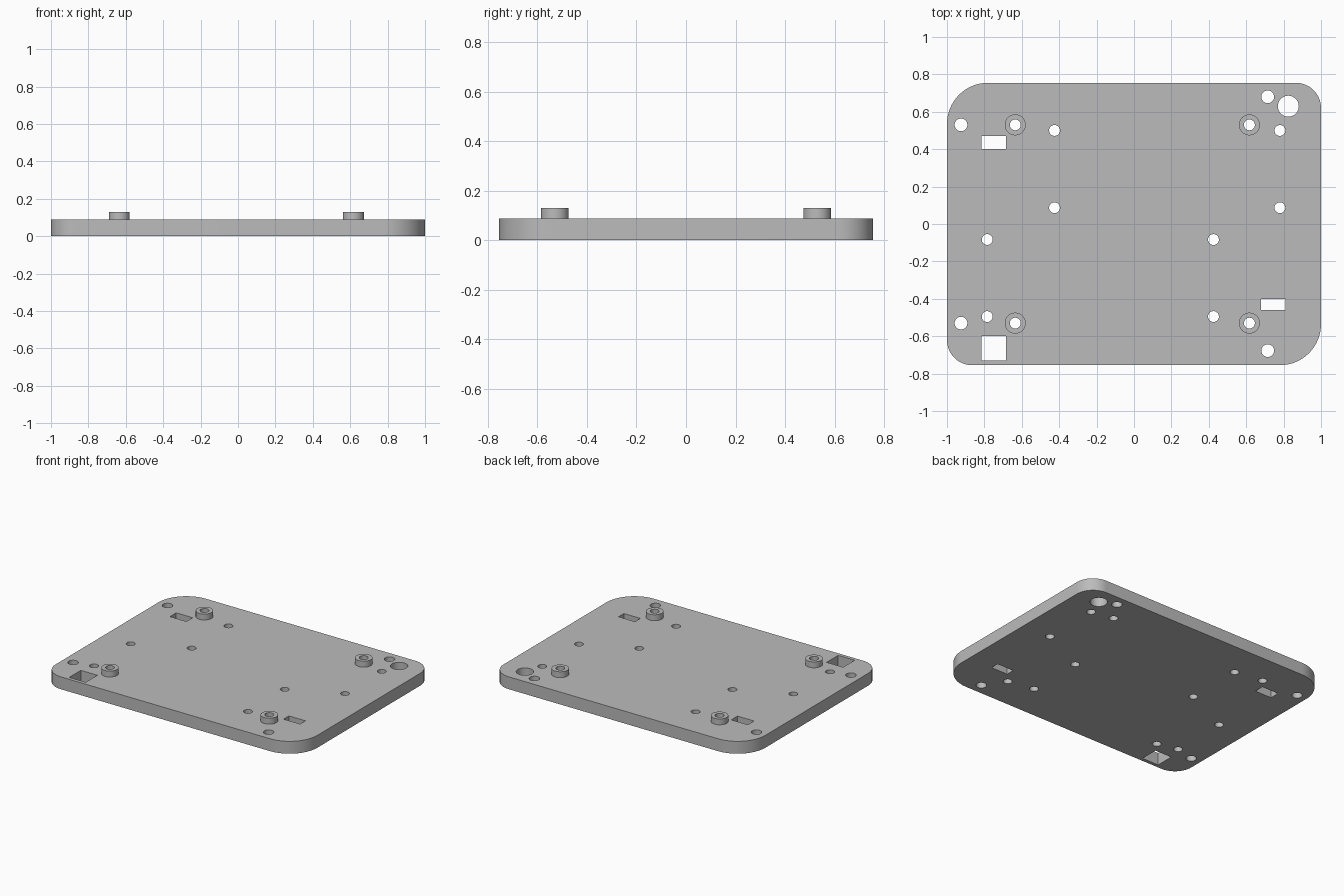
import bpy, bmesh
from math import cos, sin, pi, radians

cube = bpy.data.objects.get("Cube")
if cube:
    bpy.data.objects.remove(cube, do_unlink=True)

grey = bpy.data.materials.new("plain grey")
grey.use_nodes = True
colour = (0.5, 0.5, 0.5, 1)
grey.diffuse_color = colour
grey.node_tree.nodes["Principled BSDF"].inputs["Base Color"].default_value = colour


def arc(x, y, r, start, sweep, steps):
    return [(x + r * cos(start + sweep * i / steps),
             y + r * sin(start + sweep * i / steps)) for i in range(steps + 1)]


def circle(x, y, r):
    return arc(x, y, r, 0, 2 * pi, 40)[:-1]


def rectangle(x0, x1, y0, y1):
    return [(x0, y0), (x1, y0), (x1, y1), (x0, y1)]


def slab(name, loops, bottom, top):
    """Extrude an outline (first loop) with holes (other loops)."""
    curve = bpy.data.curves.new(name, 'CURVE')
    curve.dimensions = '2D'
    curve.fill_mode = 'BOTH'
    curve.extrude = (top - bottom) / 2
    for loop in loops:
        spline = curve.splines.new('POLY')
        spline.points.add(len(loop) - 1)
        for point, (x, y) in zip(spline.points, loop):
            point.co = (x, y, 0, 1)
        spline.use_cyclic_u = True
    obj = bpy.data.objects.new(name, curve)
    bpy.context.collection.objects.link(obj)
    bpy.ops.object.select_all(action='DESELECT')
    obj.select_set(True)
    bpy.context.view_layer.objects.active = obj
    bpy.ops.object.convert(target='MESH')
    obj = bpy.context.object
    obj.name = name
    # Weld caps to walls and seat the part at its height
    bm = bmesh.new()
    bm.from_mesh(obj.data)
    bmesh.ops.remove_doubles(bm, verts=bm.verts, dist=0.0001)
    bmesh.ops.translate(bm, verts=bm.verts, vec=(0, 0, (top + bottom) / 2))
    bmesh.ops.recalc_face_normals(bm, faces=bm.faces)
    bm.to_mesh(obj.data)
    bm.free()
    obj.data.materials.clear()
    obj.data.materials.append(grey)
    bpy.ops.object.shade_smooth_by_angle(angle=radians(30))
    return obj


W, D, PLATE_TOP, POST_TOP = 1.0, 0.755, 0.088, 0.13
BIG, SMALL = 0.22, 0.135

# Plate outline: large and small corner radii alternate
outline = []
corners = [(1, 1, SMALL), (-1, 1, BIG), (-1, -1, SMALL), (1, -1, BIG)]
for i, (sx, sy, r) in enumerate(corners):
    outline += arc(sx * (W - r), sy * (D - r), r, i * pi / 2, pi / 2, 16)

# Holes grouped by use
posts = [(x, y) for x in (-0.635, 0.617) for y in (-0.53, 0.53)]
mounts = [(x, y) for x in (-0.425, 0.78) for y in (0.087, 0.5)]
mounts += [(x, y) for x in (-0.785, 0.425) for y in (-0.083, -0.495)]
corner_holes = [(-0.925, 0.53), (-0.925, -0.53), (0.715, 0.68), (0.715, -0.677)]

holes = [circle(x, y, 0.029) for x, y in posts + mounts]
holes += [circle(x, y, 0.034) for x, y in corner_holes]
holes += [circle(0.825, 0.63, 0.056)]
holes += [rectangle(-0.815, -0.685, 0.4, 0.47),
          rectangle(0.68, 0.81, -0.46, -0.4),
          rectangle(-0.815, -0.685, -0.73, -0.6)]

slab("base_plate", [outline] + holes, 0, PLATE_TOP)

# Raised standoff rings
for i, (x, y) in enumerate(posts):
    slab(f"standoff_{i + 1}", [circle(x, y, 0.056), circle(x, y, 0.029)],
         PLATE_TOP, POST_TOP)
